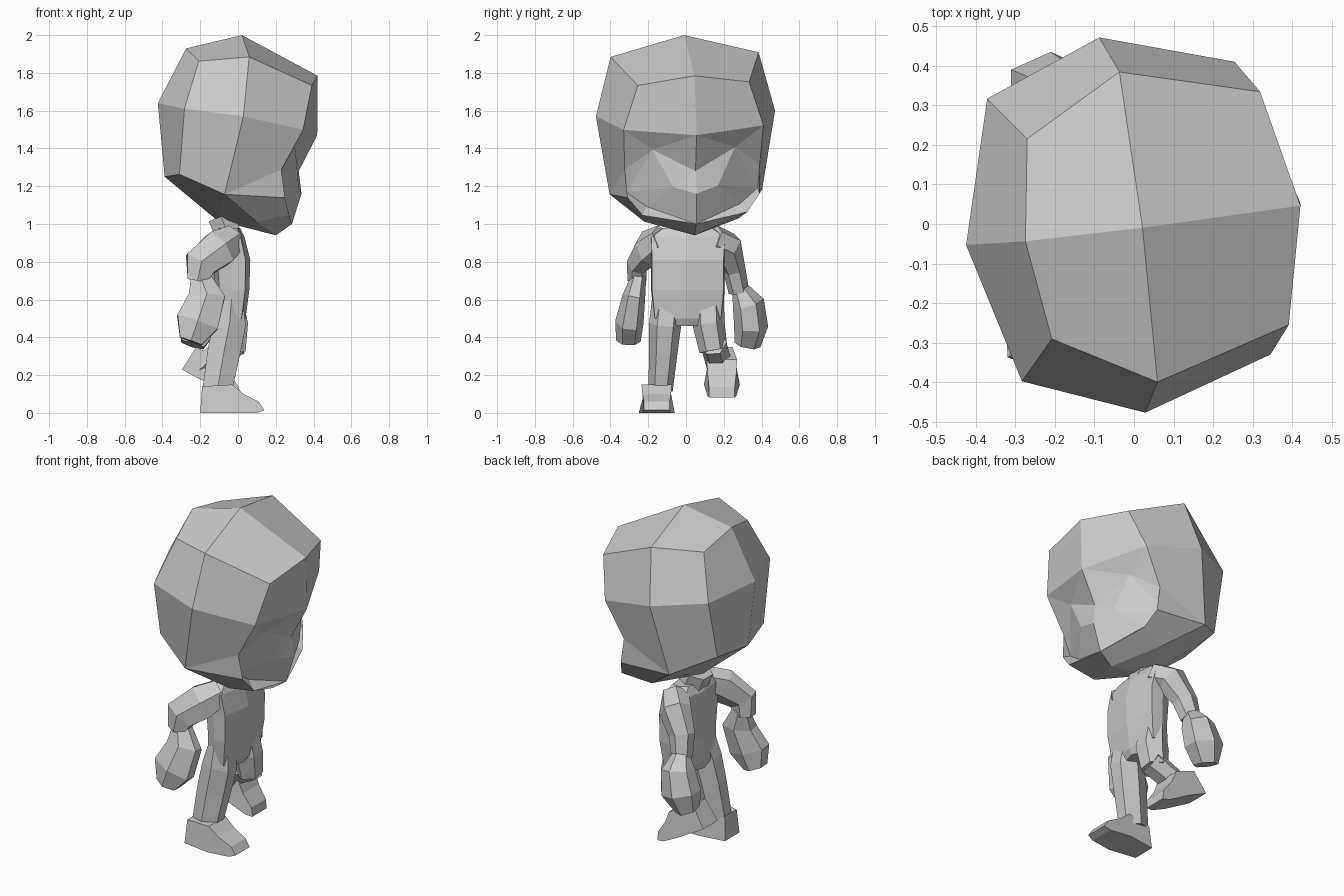
import bpy, bmesh, math
from mathutils import Vector, Matrix

cube = bpy.data.objects.get("Cube")
if cube:
    bpy.data.objects.remove(cube)

grey = bpy.data.materials.new("plain grey")
grey.use_nodes = True
grey.diffuse_color = (0.6, 0.6, 0.6, 1)
grey.node_tree.nodes["Principled BSDF"].inputs["Base Color"].default_value = (0.6, 0.6, 0.6, 1)


def finish(name, bm, matrix=Matrix()):
    """Turn a bmesh into a flat shaded grey object."""
    bmesh.ops.remove_doubles(bm, verts=bm.verts, dist=0.0005)
    bmesh.ops.recalc_face_normals(bm, faces=bm.faces)
    bm.transform(matrix)
    mesh = bpy.data.meshes.new(name)
    bm.to_mesh(mesh)
    bm.free()
    mesh.materials.append(grey)
    obj = bpy.data.objects.new(name, mesh)
    bpy.context.collection.objects.link(obj)


def loft(name, rings, matrix=Matrix()):
    """Skin a list of equal rings and cap both ends."""
    bm = bmesh.new()
    loops = [[bm.verts.new(p) for p in ring] for ring in rings]
    for low, high in zip(loops, loops[1:]):
        for i in range(len(low)):
            j = (i + 1) % len(low)
            bm.faces.new((low[i], low[j], high[j], high[i]))
    bm.faces.new(loops[0])
    bm.faces.new(loops[-1])
    finish(name, bm, matrix)


def limb(name, path, sides=6):
    """Skin a path of (x, y, z, half depth, half width) stations."""
    points = [Vector(s[:3]) for s in path]
    rings = []
    for i, station in enumerate(path):
        depth, width = station[3:]
        along = (points[min(i + 1, len(path) - 1)] - points[max(i - 1, 0)]).normalized()
        front = Vector((0, 1, 0)).cross(along).normalized()
        side = along.cross(front)
        angles = [math.tau * (k + 0.5) / sides for k in range(sides)]
        rings.append([points[i] + front * depth * math.cos(a) + side * width * math.sin(a)
                      for a in angles])
    loft(name, rings)


def foot(name, matrix):
    """Wedge shaped shoe: a side profile given width, narrower at top, heel and toe."""
    profile = [(-0.2, 0), (-0.03, 0), (0.1, 0), (0.14, 0.015), (0.11, 0.06), (0.03, 0.1),
               (-0.03, 0.15), (-0.19, 0.14)]
    rings = [[(x, s * (0.095 - 0.1 * z - 0.15 * abs(x + 0.03)), z) for x, z in profile]
             for s in (-1, 1)]
    loft(name, rings, matrix)


# Head: one half as lettered points (forward, sideways, height), then mirrored
half = dict(
    a=(.453, 0, 1.785), b=(.387, .297, 1.743), c=(.05, 0, 2), d=(.04, .395, 1.897),
    e=(-.248, 0, 1.93), f=(-.212, .255, 1.87), g=(.453, 0, 1.47), h=(.332, .373, 1.51),
    i=(0, .478, 1.585), j=(-.3, .36, 1.622), k=(-.398, 0, 1.64), l=(-.36, 0, 1.25),
    m=(-.314, .27, 1.272), n=(-.09, .407, 1.17), o=(.239, .352, 1.15), p=(.218, .36, 1.3),
    q=(.32, 0, 1), r=(.235, 0, .94), s=(.1, .25, 1.02), t=(-.08, 0, 1.02),
    u=(.355, 0, 1.28), v=(.37, 0, 1.16), w=(.31, .22, 1.4), x=(.22, .25, 1.1),
    y=(.18, .35, 1.18), z=(.34, .12, 1.2), jaw=(.27, .28, 1.055))
faces = ("abdc cdfe bhid dijf fjke abhg hinp pno ijmn jklm nmt mlt nst srt "
         "ghw hpw gwu wpy wyz yxz xqvz wzu uzv poy").split()
jaw_faces = [("n", "o", "jaw", "s"), ("jaw", "q", "r", "s"), ("y", "o", "jaw", "x"),
             ("x", "jaw", "q")]
bm = bmesh.new()
for mirror in (1, -1):
    verts = {key: bm.verts.new((f, mirror * s, h)) for key, (f, s, h) in half.items()}
    for face in faces + jaw_faces:
        bm.faces.new([verts[key] for key in face])
turn = Matrix.Translation((-0.03, 0, 1.5)) @ Matrix.Rotation(math.radians(7), 4, "Z")
lean = Matrix.Rotation(math.radians(1.8), 4, "X") @ Matrix.Translation((0, 0, -1.5))
finish("head", bm, turn @ lean)

# Torso and neck: eight sided sections (height, centre x, half depth, half width)
sections = [(.46, -.05, .08, .06), (.5, -.045, .085, .18), (.65, -.03, .09, .195),
            (.81, -.035, .1, .195), (.93, -.05, .085, .2), (.98, -.05, .06, .13)]
outline = [(1, 0), (.75, .97), (0, 1), (-.75, .8), (-1, 0), (-.75, -.8), (0, -1), (.75, -.97)]
loft("torso", [[(c + d * u, 0.01 + w * v, z) for u, v in outline] for z, c, d, w in sections])
limb("neck", [(-.05, .01, .94, .08, .09), (-.09, .01, 1.04, .08, .09)])

# Arms with mitten hands, both swung backwards
limb("right_arm", [(-.03, -.12, .92, .08, .08), (-.1, -.2, .87, .11, .08),
                   (-.2, -.26, .79, .1, .055), (-.215, -.26, .7, .06, .05)])
limb("right_hand", [(-.2, -.25, .72, .06, .04), (-.165, -.275, .62, .11, .06),
                    (-.215, -.3, .48, .13, .075), (-.25, -.305, .38, .07, .065)])
limb("left_arm", [(-.03, .14, .92, .08, .08), (-.08, .22, .88, .1, .08),
                  (-.15, .255, .76, .08, .06), (-.17, .28, .64, .06, .055)])
limb("left_hand", [(-.17, .285, .66, .05, .045), (-.18, .33, .58, .1, .085),
                   (-.21, .345, .46, .12, .09), (-.24, .325, .36, .07, .07)])

# Standing leg, and the other one bent back at the knee
limb("right_leg", [(-.035, -.095, .6, .07, .085), (-.045, -.11, .47, .1, .085),
                   (-.075, -.12, .32, .1, .075), (-.11, -.135, .12, .09, .065)])
limb("left_thigh", [(-.035, .115, .6, .07, .085), (-.03, .12, .47, .095, .085),
                    (-.025, .145, .33, .075, .075)])
limb("left_shin", [(0, .145, .37, .075, .07), (-.11, .16, .31, .07, .07),
                   (-.19, .185, .24, .07, .075)])
foot("right_foot", Matrix.Translation((0, -.155, 0)))
foot("left_foot", Matrix.Translation((-.12, .19, .135)) @ Matrix.Rotation(math.radians(28), 4, "Y"))
